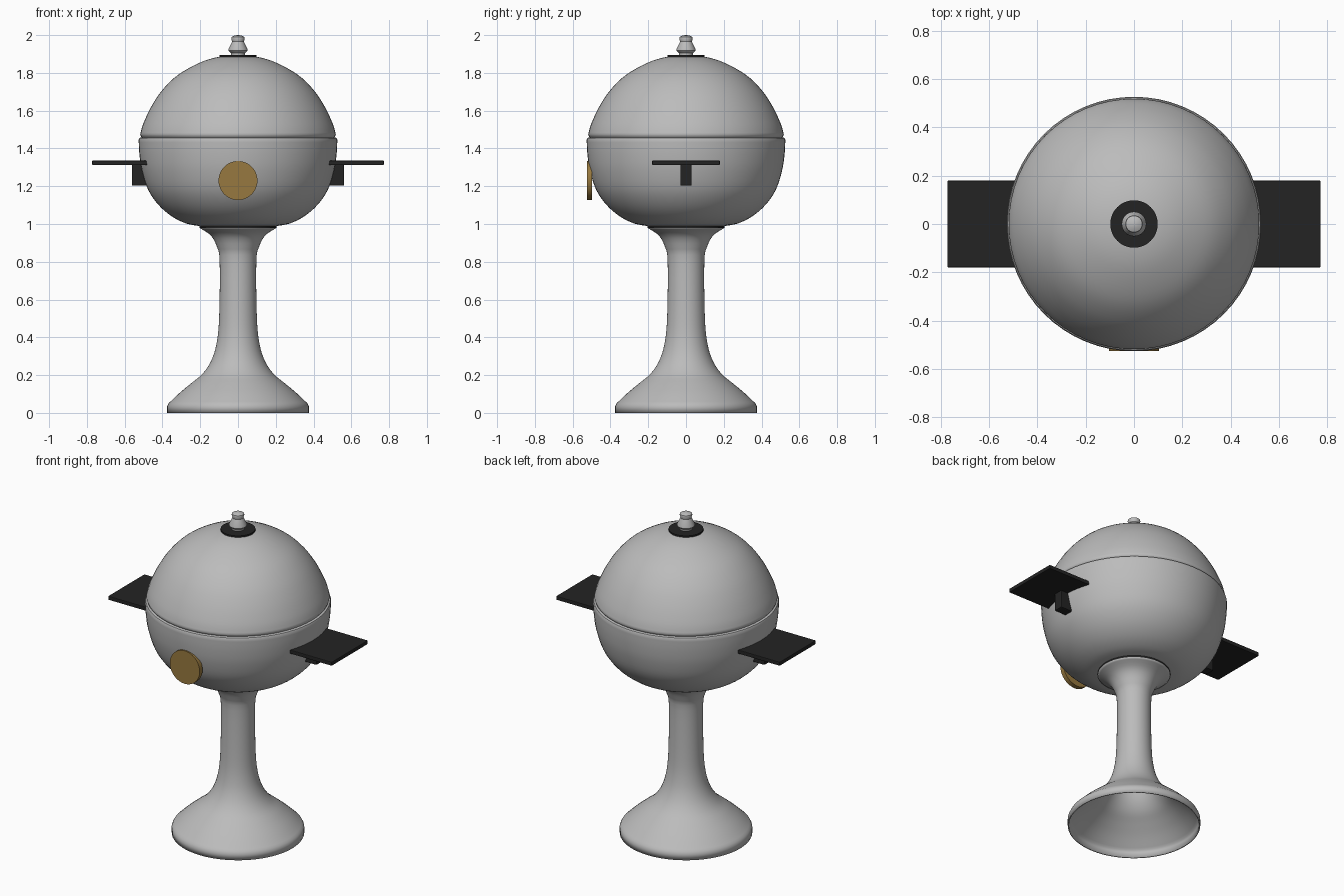
import bpy
import math

cube = bpy.data.objects.get("Cube")
if cube:
    bpy.data.objects.remove(cube, do_unlink=True)


def material(name, color):
    mat = bpy.data.materials.new(name)
    mat.use_nodes = True
    mat.diffuse_color = (*color, 1)
    mat.node_tree.nodes["Principled BSDF"].inputs["Base Color"].default_value = (*color, 1)
    return mat


SILVER = material("silver grey", (0.50, 0.50, 0.50))
BLACK = material("black", (0.017, 0.017, 0.017))
BRASS = material("brass", (0.31, 0.19, 0.05))


def smooth_path(points, steps=4):
    """Catmull-Rom curve through the profile points."""
    pts = [points[0]] + points + [points[-1]]
    path = []
    for p0, p1, p2, p3 in zip(pts, pts[1:], pts[2:], pts[3:]):
        for i in range(steps):
            t = i / steps
            path.append(tuple(
                b + t * (c - a) / 2 + t * t * (a - 2.5 * b + 2 * c - d / 2)
                + t ** 3 * (1.5 * (b - c) + (d - a) / 2)
                for a, b, c, d in zip(p0, p1, p2, p3)))
    return path + [points[-1]]


def lathe(name, profile, mat, segments=64):
    """Spin (radius, z) points, listed bottom to top; radius 0 makes a pole."""
    verts, rings, faces = [], [], []
    for r, z in profile:
        count = segments if r > 0 else 1
        rings.append([len(verts) + i for i in range(count)])
        for i in range(count):
            a = 2 * math.pi * i / segments
            verts.append((r * math.cos(a), r * math.sin(a), z))
    for low, high in zip(rings, rings[1:]):
        for i in range(segments):
            j = (i + 1) % segments
            if len(low) == 1:
                faces.append((low[0], high[j], high[i]))
            elif len(high) == 1:
                faces.append((low[i], low[j], high[0]))
            else:
                faces.append((low[i], low[j], high[j], high[i]))
    mesh = bpy.data.meshes.new(name)
    mesh.from_pydata(verts, [], faces)
    obj = bpy.data.objects.new(name, mesh)
    bpy.context.collection.objects.link(obj)
    mesh.materials.append(mat)
    shade(obj)
    return obj


def shade(obj):
    bpy.ops.object.select_all(action="DESELECT")
    obj.select_set(True)
    bpy.context.view_layer.objects.active = obj
    bpy.ops.object.shade_smooth_by_angle(angle=math.radians(35))


def box(name, low, high, mat, bevel):
    bpy.ops.mesh.primitive_cube_add(
        size=1, location=[(a + b) / 2 for a, b in zip(low, high)])
    obj = bpy.context.object
    obj.name = name
    obj.scale = [b - a for a, b in zip(low, high)]
    bpy.ops.object.transform_apply(location=False, rotation=False, scale=True)
    obj.data.materials.append(mat)
    mod = obj.modifiers.new("soft edges", "BEVEL")
    mod.width, mod.segments = bevel, 2
    return obj


# Hollow flared pedestal
foot = [(0.375, 0), (0.375, 0.035)]
flare = smooth_path([(0.368, 0.05), (0.31, 0.105), (0.25, 0.155), (0.19, 0.205),
                     (0.145, 0.27), (0.115, 0.36), (0.1, 0.5), (0.097, 0.8),
                     (0.112, 0.88), (0.145, 0.94), (0.205, 0.98)])
pedestal = lathe("pedestal", foot + flare, SILVER)
shell = pedestal.modifiers.new("shell", "SOLIDIFY")
shell.thickness, shell.offset = 0.008, -1

# Thin gasket between pedestal and bowl
lathe("gasket", [(0, 0.98), (0.205, 0.98), (0.205, 0.99), (0, 0.99)], BLACK)

# Bowl with a rounded rim
bowl = smooth_path([(0.21, 0.99), (0.275, 1.003), (0.35, 1.04), (0.42, 1.1),
                    (0.475, 1.18), (0.508, 1.28), (0.522, 1.37), (0.526, 1.445)])
lathe("bowl", [(0, 0.988)] + bowl + [(0.522, 1.455), (0.512, 1.459), (0, 1.459)], SILVER)

# Domed lid
lid = smooth_path([(0.518, 1.475), (0.502, 1.53), (0.46, 1.62), (0.4, 1.71),
                   (0.317, 1.79), (0.2, 1.855), (0.1, 1.885), (0, 1.893)])
lathe("lid", [(0, 1.457), (0.508, 1.457), (0.515, 1.465)] + lid, SILVER)

# Lid washer and knob
lathe("knob_washer", [(0, 1.882), (0.098, 1.882), (0.098, 1.895), (0, 1.895)], BLACK, 48)
lathe("knob", [(0, 1.89), (0.036, 1.89), (0.037, 1.905), (0.051, 1.918), (0.05, 1.926),
               (0.031, 1.965), (0.036, 1.982), (0.034, 1.99), (0.018, 1.998), (0, 2.0)],
      SILVER, 32)

# Side shelves, each on a bracket
for side, sign in (("left", 1), ("right", -1)):
    for part, inner, outer, depth, z0, z1, bevel in (
            ("shelf", 0.46, 0.772, 0.179, 1.312, 1.336, 0.004),
            ("bracket", 0.47, 0.562, 0.03, 1.203, 1.315, 0.006)):
        x0, x1 = sorted((sign * inner, sign * outer))
        box(f"{side}_{part}", (x0, -depth, z0), (x1, depth, z1), BLACK, bevel)

# Round front gauge
bpy.ops.mesh.primitive_cylinder_add(
    vertices=48, radius=0.103, depth=0.028, location=(0, -0.511, 1.23),
    rotation=(math.pi / 2, 0, 0))
gauge = bpy.context.object
gauge.name = "gauge"
gauge.data.materials.append(BRASS)
shade(gauge)
